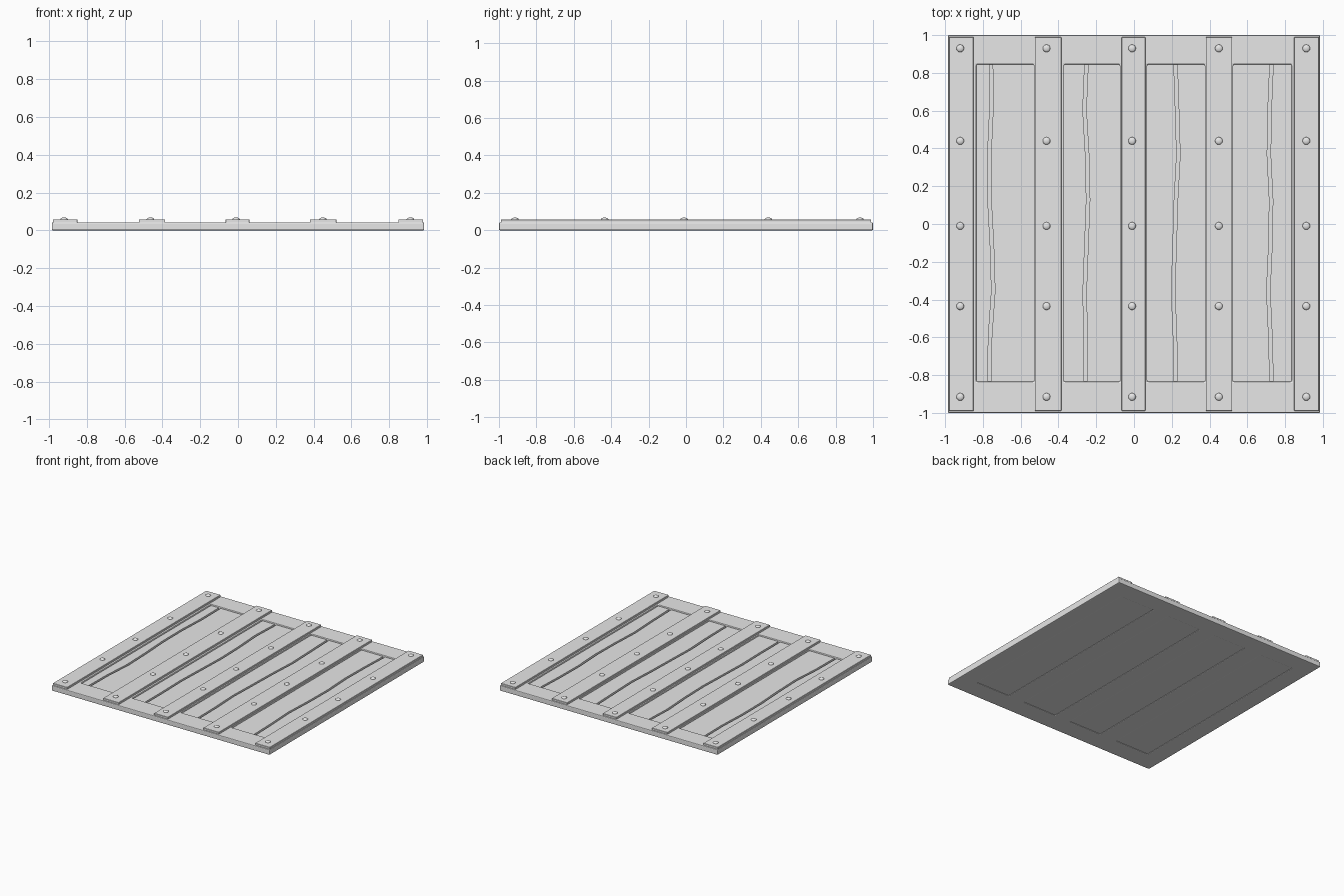
import bpy, bmesh

cube = bpy.data.objects.get("Cube")
if cube:
    bpy.data.objects.remove(cube, do_unlink=True)

# One grey material for everything
grey = bpy.data.materials.new("plain_grey")
grey.use_nodes = True
COLOUR = (0.8, 0.8, 0.8, 1)
grey.diffuse_color = COLOUR
grey.node_tree.nodes["Principled BSDF"].inputs["Base Color"].default_value = COLOUR


def finish(name, bm, bevel=0, segments=1):
    bmesh.ops.recalc_face_normals(bm, faces=bm.faces)
    mesh = bpy.data.meshes.new(name)
    bm.to_mesh(mesh)
    bm.free()
    mesh.materials.append(grey)
    ob = bpy.data.objects.new(name, mesh)
    bpy.context.collection.objects.link(ob)
    if bevel:
        mod = ob.modifiers.new("edge_bevel", "BEVEL")
        mod.width, mod.segments = bevel, segments
        mod.limit_method, mod.angle_limit = "ANGLE", 0.6
    return ob


def extrude_up(bm, height):
    new = bmesh.ops.extrude_face_region(bm, geom=bm.faces[:])["geom"]
    verts = [v for v in new if isinstance(v, bmesh.types.BMVert)]
    bmesh.ops.translate(bm, verts=verts, vec=(0, 0, height))


def prism(name, outline, z0, z1, bevel=0):
    bm = bmesh.new()
    bm.faces.new([bm.verts.new((x, y, z0)) for x, y in outline])
    extrude_up(bm, z1 - z0)
    return finish(name, bm, bevel)


def box(name, x0, x1, y0, y1, z0, z1, bevel=0):
    return prism(name, [(x0, y0), (x1, y0), (x1, y1), (x0, y1)], z0, z1, bevel)


# Outer frame with four rectangular openings
openings = [(-0.835, -0.53), (-0.37, -0.075), (0.07, 0.375), (0.525, 0.835)]
Y0, Y1 = -0.835, 0.845
xs = [-0.985] + [x for pair in openings for x in pair] + [0.985]
ys = [-1, Y0, Y1, 1]
bm = bmesh.new()
grid = [[bm.verts.new((x, y, 0)) for y in ys] for x in xs]
for i in range(len(xs) - 1):
    for j in range(3):
        if j == 1 and i % 2:
            continue
        bm.faces.new([grid[i][j], grid[i + 1][j], grid[i + 1][j + 1], grid[i][j + 1]])
extrude_up(bm, 0.042)
finish("frame", bm, 0.006, 2)

# Recessed boards, each pair parted by a wavy crack, over a thin backing
cracks = [
    [-0.757, -0.755, -0.766, -0.765, -0.752, -0.745, -0.762, -0.765],
    [-0.252, -0.262, -0.248, -0.243, -0.252, -0.261, -0.257, -0.257],
    [0.22, 0.228, 0.235, 0.222, 0.215, 0.207, 0.217, 0.22],
    [0.728, 0.718, 0.714, 0.726, 0.722, 0.711, 0.722, 0.728],
]
for n, ((x0, x1), crack) in enumerate(zip(openings, cracks), 1):
    step = (Y1 - Y0) / (len(crack) - 1)
    path = [(x, Y1 - i * step) for i, x in enumerate(crack)]
    half = 0.009
    left = [(x - half, y) for x, y in path]
    right = [(x + half, y) for x, y in path]
    prism(f"board_{n}_a", [(x0, Y0), (x0, Y1)] + left, 0.012, 0.03)
    prism(f"board_{n}_b", [(x1, Y0), (x1, Y1)] + right, 0.012, 0.03)
    box(f"backing_{n}", x0, x1, Y0, Y1, 0.004, 0.014)

# Raised straps running front to back
straps = [(-0.98, -0.85), (-0.525, -0.385), (-0.065, 0.06), (0.38, 0.52), (0.848, 0.98)]
for n, (x0, x1) in enumerate(straps, 1):
    box(f"strap_{n}", x0, x1, -0.99, 0.99, 0.038, 0.058, 0.002)

# Domed rivets along every strap
rivet_rows = [0.93, 0.44, -0.01, -0.435, -0.915]
for n, x in enumerate([-0.92, -0.463, -0.01, 0.449, 0.912], 1):
    for m, y in enumerate(rivet_rows, 1):
        bm = bmesh.new()
        bmesh.ops.create_uvsphere(bm, u_segments=16, v_segments=10, radius=0.02)
        bmesh.ops.scale(bm, verts=bm.verts, vec=(1, 1, 0.5))
        bmesh.ops.translate(bm, verts=bm.verts, vec=(x, y, 0.058))
        for f in bm.faces:
            f.smooth = True
        finish(f"rivet_{n}_{m}", bm)
